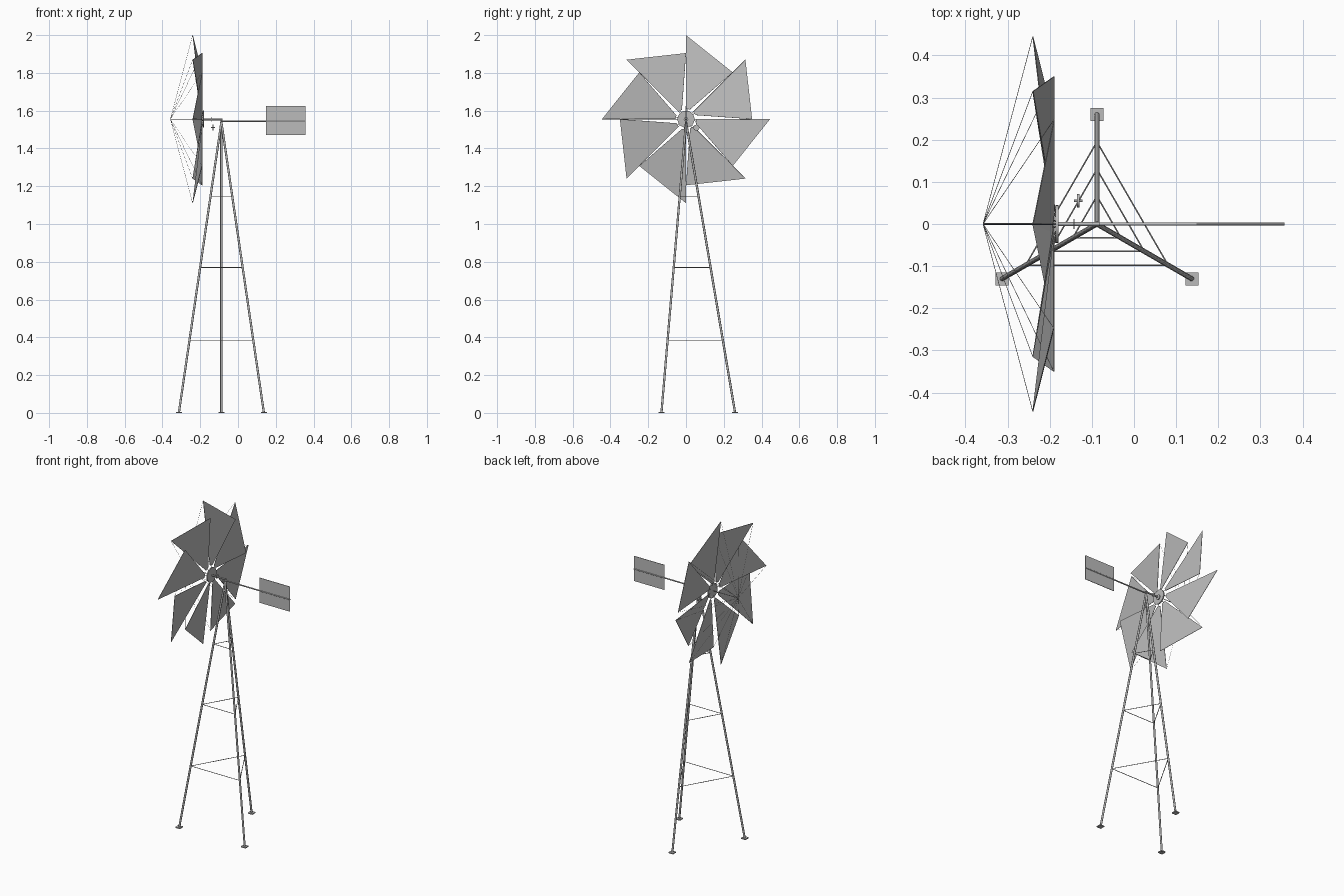
import bpy, bmesh
from math import cos, sin, radians
from mathutils import Vector

cube = bpy.data.objects.get("Cube")
if cube:
    bpy.data.objects.remove(cube, do_unlink=True)

metal = bpy.data.materials.new("galvanised grey")
metal.use_nodes = True
GREY = (0.5, 0.5, 0.5, 1)
metal.diffuse_color = GREY
metal.node_tree.nodes["Principled BSDF"].inputs["Base Color"].default_value = GREY


def finish(bm, name):
    mesh = bpy.data.meshes.new(name)
    bm.to_mesh(mesh)
    bm.free()
    mesh.materials.append(metal)
    obj = bpy.data.objects.new(name, mesh)
    bpy.context.collection.objects.link(obj)
    return obj


def add_rod(bm, a, b, radius, sides=8):
    a, b = Vector(a), Vector(b)
    ring = bmesh.ops.create_cone(bm, cap_ends=True, segments=sides, radius1=radius,
                                 radius2=radius, depth=(b - a).length)["verts"]
    turn = (b - a).to_track_quat("Z", "Y").to_matrix()
    bmesh.ops.rotate(bm, verts=ring, matrix=turn)
    bmesh.ops.translate(bm, verts=ring, vec=(a + b) / 2)


def rod(name, a, b, radius, sides=8):
    bm = bmesh.new()
    add_rod(bm, a, b, radius, sides)
    return finish(bm, name)


def box(name, centre, size):
    bm = bmesh.new()
    bmesh.ops.create_cube(bm, size=1)
    bmesh.ops.scale(bm, vec=size, verts=bm.verts)
    bmesh.ops.translate(bm, vec=centre, verts=bm.verts)
    return finish(bm, name)


TOWER_X, APEX_Z, FOOT_R = -0.088, 1.54, 0.26
AXLE_Z = 1.555
NOSE = Vector((-0.358, 0, AXLE_Z))


def on_leg(index, t):
    """Point on a tower leg, t running from foot to apex."""
    a = radians(90 + 120 * index)
    r = FOOT_R * (1 - t)
    return Vector((TOWER_X + r * cos(a), r * sin(a), APEX_Z * t))


def on_wheel(x, r, degrees):
    a = radians(degrees)
    return Vector((x, r * cos(a), AXLE_Z + r * sin(a)))


# Tower legs and foot pads
for i, side in enumerate(("back", "right", "left")):
    rod(side + "_leg", on_leg(i, 0), on_leg(i, 1), 0.006)
    foot = on_leg(i, 0)
    box(side + "_foot_pad", (foot.x, foot.y, 0.003), (0.031, 0.031, 0.006))

# Three levels of horizontal bracing
bm = bmesh.new()
for level in (0.25, 0.5, 0.745):
    for i in range(3):
        add_rod(bm, on_leg(i, level), on_leg(i + 1, level), 0.002, 6)
finish(bm, "tower_braces")

# Wheel blades with stay wires to the nose
blades, wires = bmesh.new(), bmesh.new()
for k in range(8):
    a = 45 * k
    tip, trail = on_wheel(-0.24, 0.445, a), on_wheel(-0.19, 0.35, a - 45)
    inner = [on_wheel(-0.19, 0.055, a - 22), on_wheel(-0.193, 0.055, a)]
    tip_v, trail_v, low_v, root_v = [blades.verts.new(p) for p in (tip, trail, *inner)]
    blades.faces.new((tip_v, trail_v, low_v))
    blades.faces.new((tip_v, low_v, root_v))
    for end in (tip, trail):
        add_rod(wires, NOSE, end, 0.0007, 4)
    # spoke carrying the root of the blade
    add_rod(wires, on_wheel(-0.185, 0.03, a - 11), (inner[0] + inner[1]) / 2, 0.0015, 4)
sails = finish(blades, "wheel_blades")
thick = sails.modifiers.new("thickness", "SOLIDIFY")
thick.thickness = 0.002
thick.offset = 0
finish(wires, "stay_wires")

# Axle, hub and small drive wheels
rod("front_axle", NOSE, (-0.165, 0, AXLE_Z), 0.002)
rod("main_shaft", (-0.185, 0, AXLE_Z - 0.002), (-0.082, 0, AXLE_Z - 0.002), 0.005)
rod("hub_disc", (-0.186, 0, AXLE_Z), (-0.179, 0, AXLE_Z), 0.045, 24)
rod("shaft_collar", (-0.144, 0, AXLE_Z), (-0.141, 0, AXLE_Z), 0.012, 16)
rod("drive_pulley", (-0.135, 0.055, 1.51), (-0.129, 0.055, 1.51), 0.016, 16)
rod("pulley_pin", (-0.142, 0.055, 1.51), (-0.122, 0.055, 1.51), 0.003)

# Tail arm and vane
rod("tail_arm", (-0.092, 0, 1.545), (0.357, 0, 1.545), 0.004)
box("tail_vane", (0.2525, 0, 1.548), (0.209, 0.003, 0.155))

for obj in bpy.context.scene.objects:
    obj.select_set(obj.type == "MESH" and obj.name not in ("wheel_blades", "tail_vane"))
bpy.context.view_layer.objects.active = bpy.data.objects["hub_disc"]
bpy.ops.object.shade_smooth_by_angle(angle=radians(50))
